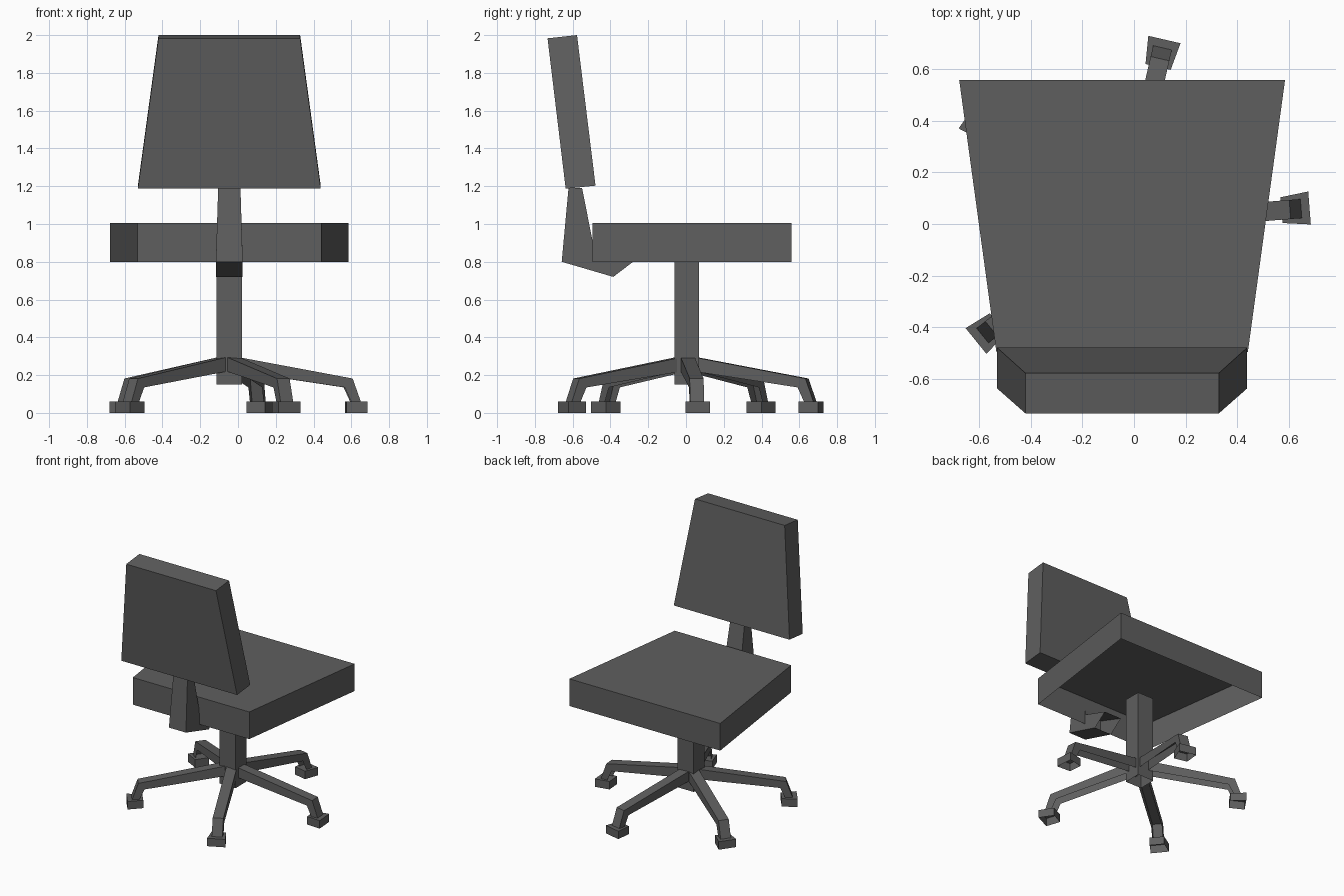
import bpy, bmesh
from math import radians
from mathutils import Matrix

if "Cube" in bpy.data.objects:
    bpy.data.objects.remove(bpy.data.objects["Cube"])

CX, CY = -0.046, 0.005  # chair axis

dark = bpy.data.materials.new("dark_grey")
dark.diffuse_color = (0.114, 0.114, 0.114, 1)
dark.use_nodes = True
dark.node_tree.nodes["Principled BSDF"].inputs["Base Color"].default_value = dark.diffuse_color


def loft(name, rings, open_side=None, open_start=False, open_end=False, matrix=None):
    """Skin a list of equal-length point rings, leaving chosen faces open."""
    bm = bmesh.new()
    loops = [[bm.verts.new(p) for p in ring] for ring in rings]
    n = len(loops[0])
    holes = []
    for a, b in zip(loops, loops[1:]):
        for i in range(n):
            j = (i + 1) % n
            face = bm.faces.new((a[i], a[j], b[j], b[i]))
            if i == open_side:
                holes.append(face)
    first, last = bm.faces.new(loops[0][::-1]), bm.faces.new(loops[-1])
    bmesh.ops.recalc_face_normals(bm, faces=bm.faces)
    holes += [first] * open_start + [last] * open_end
    bmesh.ops.delete(bm, geom=holes, context='FACES')
    mesh = bpy.data.meshes.new(name)
    bm.to_mesh(mesh)
    bm.free()
    mesh.materials.append(dark)
    obj = bpy.data.objects.new(name, mesh)
    bpy.context.collection.objects.link(obj)
    if matrix:
        obj.matrix_world = matrix
    return obj


def trapezoid(y0, half0, y1, half1, z):
    return [(CX - half0, y0, z), (CX + half0, y0, z),
            (CX + half1, y1, z), (CX - half1, y1, z)]


# Seat: tapered shell, open underneath
loft("seat", [trapezoid(-0.495, 0.487, 0.558, 0.631, z) for z in (0.80, 1.005)],
     open_start=True)

# Backrest: leaning tapered slab
back_profile = [(-0.637, 1.187, 0.484), (-0.479, 1.203, 0.484),
                (-0.577, 2.0, 0.375), (-0.733, 1.983, 0.375)]
loft("backrest", [[(CX + s * w, y, z) for y, z, w in back_profile] for s in (-1, 1)])

# Bracket joining backrest and seat, its lower end open
bracket_profile = [(-0.622, 1.19, 0.059), (-0.55, 1.19, 0.059),
                   (-0.487, 0.87, 0.069), (-0.28, 0.80, 0.071),
                   (-0.385, 0.72, 0.071), (-0.658, 0.80, 0.071)]
loft("back_bracket", [[(CX + s * w, y, z) for y, z, w in bracket_profile] for s in (-1, 1)],
     open_side=3)

# Central post tube
loft("post", [trapezoid(CY - 0.065, 0.067, CY + 0.065, 0.067, z) for z in (0.15, 0.80)],
     open_start=True, open_end=True)

# Five channel legs with feet, drawn along local +x then turned about the axis
leg_sections = [(0.03, 0.298, 0.03, 0.222),
                (0.652, 0.182, 0.61, 0.135),
                (0.696, 0.058, 0.645, 0.058)]  # top r, z, underside r, z
W = 0.037
for k, angle in enumerate((4.5, 77, 145, 219, 296), 1):
    m = Matrix.Translation((CX, CY, 0)) @ Matrix.Rotation(radians(angle), 4, 'Z')
    loft(f"leg_{k}", [[(rt, -W, zt), (rt, W, zt), (rb, W, zb), (rb, -W, zb)]
                      for rt, zt, rb, zb in leg_sections],
         open_side=2, open_start=True, open_end=True, matrix=m)
    loft(f"foot_{k}", [[(0.619, -0.05, z), (0.728, -0.064, z),
                        (0.728, 0.064, z), (0.619, 0.05, z)] for z in (0, 0.06)],
         open_start=True, matrix=m)
